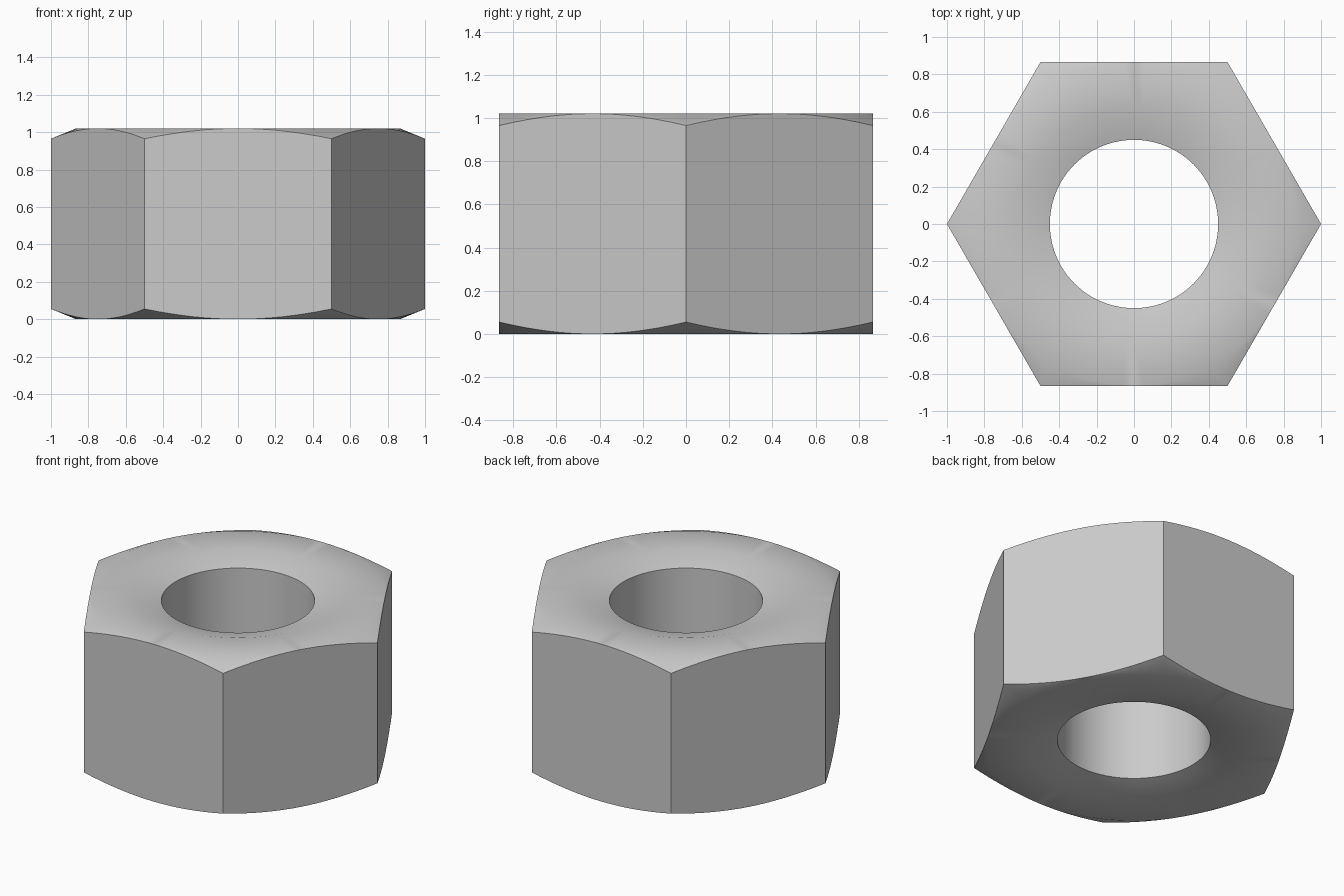
import bpy, bmesh
from math import cos, pi, radians, sin, sqrt

cube = bpy.data.objects.get("Cube")
if cube:
    bpy.data.objects.remove(cube, do_unlink=True)

HEIGHT = 1.02
FLAT = sqrt(3) / 2      # distance from the axis to each side
HOLE, CREST = 0.45, 0.62
SINK = 0.047            # depth of the countersink
CHAMFER = 0.41          # slope of the corner chamfer
SEGMENTS = 96           # multiple of 12, so corners and side centres get vertices

steel = bpy.data.materials.new("steel_grey")
steel.use_nodes = True
grey = (0.6, 0.6, 0.6, 1)
steel.diffuse_color = grey
steel.node_tree.nodes["Principled BSDF"].inputs["Base Color"].default_value = grey


def hex_radius(angle):
    return FLAT / cos(angle % (pi / 3) - pi / 6)


def half_profile(angle):
    """Radius and drop below the end face, from the hole to the outer side."""
    outer = hex_radius(angle)
    return [(HOLE, SINK), (CREST, 0), (FLAT, 0), (outer, (outer - FLAT) * CHAMFER)]


# Closed cross-section swept round the axis, with its outer radius following the hexagon
bm = bmesh.new()
sections = []
for i in range(SEGMENTS):
    a = 2 * pi * i / SEGMENTS
    half = half_profile(a)
    loop = [(r, HEIGHT - d) for r, d in half] + [(r, d) for r, d in reversed(half)]
    sections.append([bm.verts.new((r * cos(a), r * sin(a), z)) for r, z in loop])

for i, here in enumerate(sections):
    after = sections[(i + 1) % SEGMENTS]
    for j in range(len(here)):
        k = (j + 1) % len(here)
        bm.faces.new((here[j], here[k], after[k], after[j]))

# The chamfer vanishes at the centre of each side
bmesh.ops.remove_doubles(bm, verts=bm.verts[:], dist=1e-5)
bmesh.ops.recalc_face_normals(bm, faces=bm.faces[:])

mesh = bpy.data.meshes.new("hex_nut")
bm.to_mesh(mesh)
bm.free()
mesh.materials.append(steel)
nut = bpy.data.objects.new("hex_nut", mesh)
bpy.context.collection.objects.link(nut)

# Smooth hole and chamfers, crisp side edges and rims
bpy.ops.object.select_all(action="DESELECT")
nut.select_set(True)
bpy.context.view_layer.objects.active = nut
bpy.ops.object.shade_smooth_by_angle(angle=radians(30))
